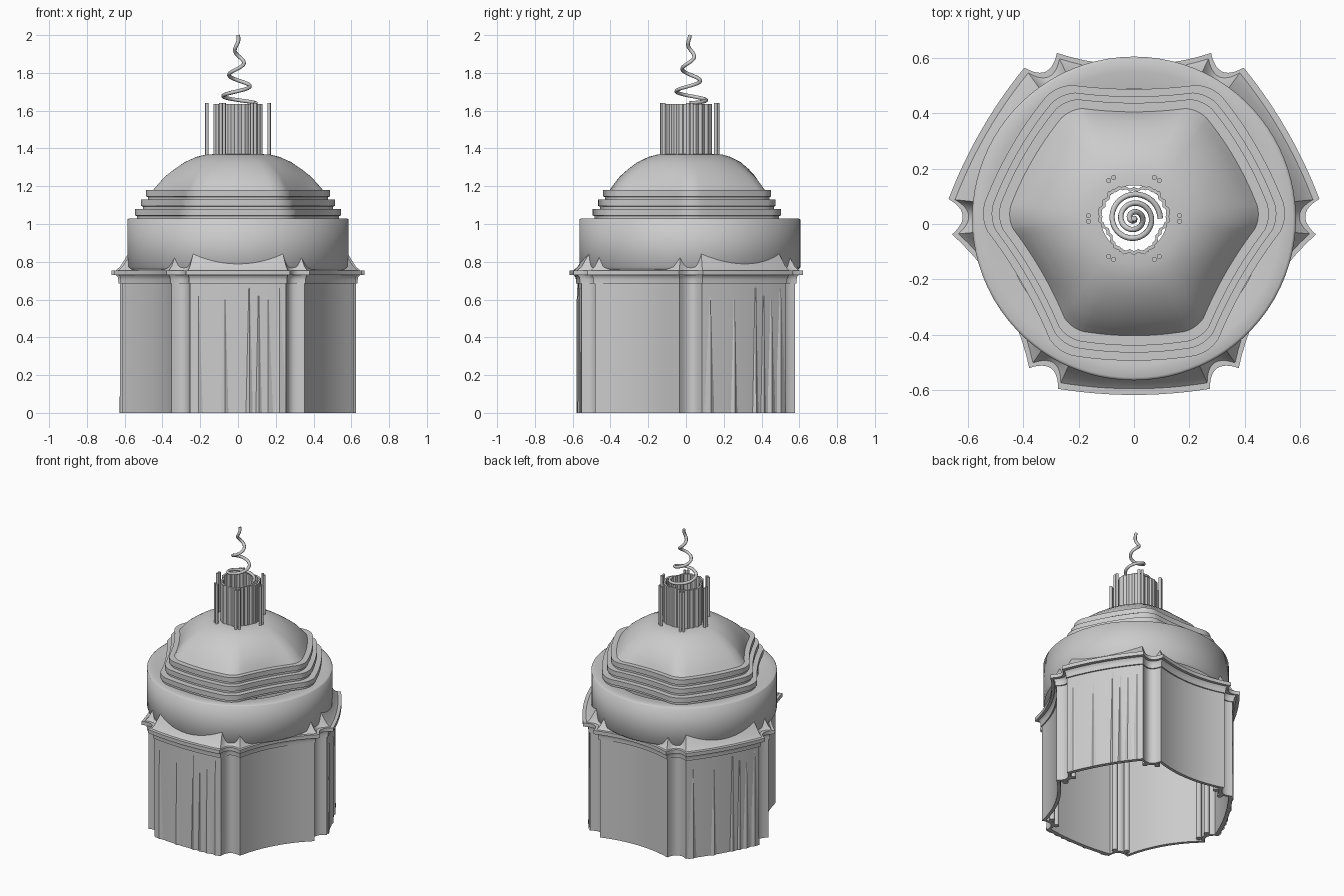
import bpy, bmesh, math
from mathutils import Vector

cube = bpy.data.objects.get("Cube")
if cube:
    bpy.data.objects.remove(cube)

CY = 0.02          # plan centre along y

stone = bpy.data.materials.new("grey_stone")
stone.use_nodes = True
stone.diffuse_color = (0.6, 0.6, 0.6, 1)
stone.node_tree.nodes["Principled BSDF"].inputs["Base Color"].default_value = (0.6, 0.6, 0.6, 1)


def polar(r, deg):
    a = math.radians(deg)
    return Vector((r * math.cos(a), r * math.sin(a)))


def plan(scale, hollow=-0.045, notch=-0.045, bow=0.022, n=12):
    """Six-sided plan: bowed and hollowed walls alternate, with scooped corners."""
    pts = []
    for k in range(3):
        mid = -90 + 120 * k
        marks = [polar(0.674, mid - 24), polar(0.674, mid + 24),
                 polar(0.66, mid + 35), polar(0.66, mid + 85), polar(0.674, mid + 96)]
        for a, b, bulge in zip(marks, marks[1:], (bow, notch, hollow, notch)):
            d = (b - a).normalized()
            out = Vector((d.y, -d.x))
            for i in range(n):
                t = i / n
                pts.append((a.lerp(b, t) + out * bulge * 4 * t * (1 - t)) * scale)
    return pts


def circle(r, like=None):
    """Circle with points at the same angles as the plan."""
    return [p.normalized() * r for p in (like or plan(1))]


def make(name, bm, angle=35):
    bmesh.ops.recalc_face_normals(bm, faces=bm.faces)
    me = bpy.data.meshes.new(name)
    bm.to_mesh(me)
    bm.free()
    ob = bpy.data.objects.new(name, me)
    bpy.context.collection.objects.link(ob)
    me.materials.append(stone)
    bpy.ops.object.select_all(action="DESELECT")
    ob.select_set(True)
    bpy.context.view_layer.objects.active = ob
    if angle is None:
        bpy.ops.object.shade_smooth()
    else:
        bpy.ops.object.shade_smooth_by_angle(angle=math.radians(angle))
    return ob


def loft(name, rings, loop=False, angle=35):
    """Skin a stack of (plan points, z); loop joins last ring to first."""
    bm = bmesh.new()
    rows = [[bm.verts.new((p.x, p.y + CY, z)) for p in pts] for pts, z in rings]
    pairs = list(zip(rows, rows[1:])) + ([(rows[-1], rows[0])] if loop else [])
    for lo, hi in pairs:
        for i in range(len(lo)):
            j = (i + 1) % len(lo)
            bm.faces.new((lo[i], lo[j], hi[j], hi[i]))
    return make(name, bm, angle)


# Hollow walls, open underneath
loft("walls", [(plan(s), z) for s, z in ((0.93, 0), (0.93, 0.7), (0.89, 0.7), (0.89, 0))], loop=True)

# Cornice mouldings, then a roof skirt that rises into the drum
cornice = [(0.89, 0.685), (0.945, 0.685), (0.945, 0.705), (0.95, 0.72), (0.965, 0.73),
           (1.0, 0.73), (1.0, 0.755), (0.965, 0.755), (0.93, 0.775), (0.86, 0.85), (0.84, 0.85)]
loft("cornice", [(plan(s), z) for s, z in cornice], loop=True)

# Slim tapering ribs on the three bowed walls
bm = bmesh.new()
for k in range(3):
    turn = math.radians(120 * k)
    for x, w, top in ((-0.21, 0.035, 0.62), (-0.07, 0.02, 0.6), (0.06, 0.018, 0.66),
                      (0.11, 0.016, 0.62), (0.16, 0.025, 0.6), (0.22, 0.035, 0.66)):
        y = -0.93 * (0.616 + 0.022 * (1 - (x / 0.255) ** 2))
        corners = ((x - w, y, 0), (x + w, y, 0), (x + 0.003, y, top), (x - 0.003, y, top),
                   (x, y - 0.008, 0), (x, y - 0.006, top))
        v = []
        for cx, cy, z in corners:
            v.append(bm.verts.new((cx * math.cos(turn) - cy * math.sin(turn),
                                   cx * math.sin(turn) + cy * math.cos(turn) + CY, z)))
        for f in ((0, 4, 5, 3), (4, 1, 2, 5)):
            bm.faces.new([v[i] for i in f])
make("wall_ribs", bm, 20)

# Round columns inside the corners
bm = bmesh.new()
for k in range(6):
    for off in (-4, 4):
        p = polar(0.55, 60 * k + off)
        g = bmesh.ops.create_cone(bm, cap_ends=True, segments=12, radius1=0.018, radius2=0.018, depth=0.7)
        bmesh.ops.translate(bm, verts=g["verts"], vec=(p.x, p.y + CY, 0.35))
make("inner_columns", bm)

# Drum with a soft rim
drum = [(0.575, 0.76), (0.585, 0.77), (0.585, 1.025), (0.575, 1.03), (0.53, 1.03), (0.47, 1.02)]
loft("drum", [(circle(r), z) for r, z in drum], angle=None)

# Three stepped courses under the dome
for i, (s, z) in enumerate(((0.806, 1.03), (0.76, 1.08), (0.72, 1.13))):
    prof = [(0.6, z), (s - 0.015, z), (s - 0.015, z + 0.012), (s, z + 0.016), (s, z + 0.05), (0.6, z + 0.05)]
    loft(f"step_{i + 1}", [(plan(a, -0.018, 0.012), h) for a, h in prof])

# Dome: the plan shape melts into a circle towards the top
dome = []
for r, z, mix in ((0.445, 1.18, 1), (0.42, 1.21, 0.85), (0.385, 1.25, 0.7), (0.335, 1.29, 0.5),
                  (0.28, 1.328, 0.3), (0.22, 1.355, 0.15), (0.17, 1.368, 0), (0.12, 1.37, 0)):
    base = plan(r / 0.67, -0.018, 0.012)
    dome.append(([c.lerp(p, mix) for c, p in zip(circle(r, base), base)], z))
loft("dome", dome, angle=None)

# Fluted lantern tube
def fluted(scale):
    return [p * (1 + 0.035 * math.cos(24 * math.atan2(p.y, p.x))) for p in plan(scale)]

loft("lantern", [(fluted(s), z) for s, z in ((0.2, 1.36), (0.2, 1.635), (0.18, 1.635), (0.18, 1.36))], loop=True)

# Paired rods around the lantern
bm = bmesh.new()
for k in range(6):
    for off in (-3.6, 3.6):
        p = polar(0.165, 60 * k + off)
        g = bmesh.ops.create_cone(bm, cap_ends=True, segments=12, radius1=0.009, radius2=0.009, depth=0.28)
        bmesh.ops.translate(bm, verts=g["verts"], vec=(p.x, p.y + CY, 1.5))
make("lantern_rods", bm)

# Coiled finial
curve = bpy.data.curves.new("finial", "CURVE")
curve.dimensions = "3D"
curve.bevel_depth = 0.01
curve.bevel_resolution = 2
curve.use_fill_caps = True
STEPS = 120
spline = curve.splines.new("POLY")
spline.points.add(STEPS)
for i, pt in enumerate(spline.points):
    t = i / STEPS
    p = polar(0.095 * (1 - t), 1080 * t)
    pt.co = (p.x, p.y + CY, 1.64 + 0.36 * t ** 1.25, 1)
finial = bpy.data.objects.new("finial", curve)
curve.materials.append(stone)
bpy.context.collection.objects.link(finial)
